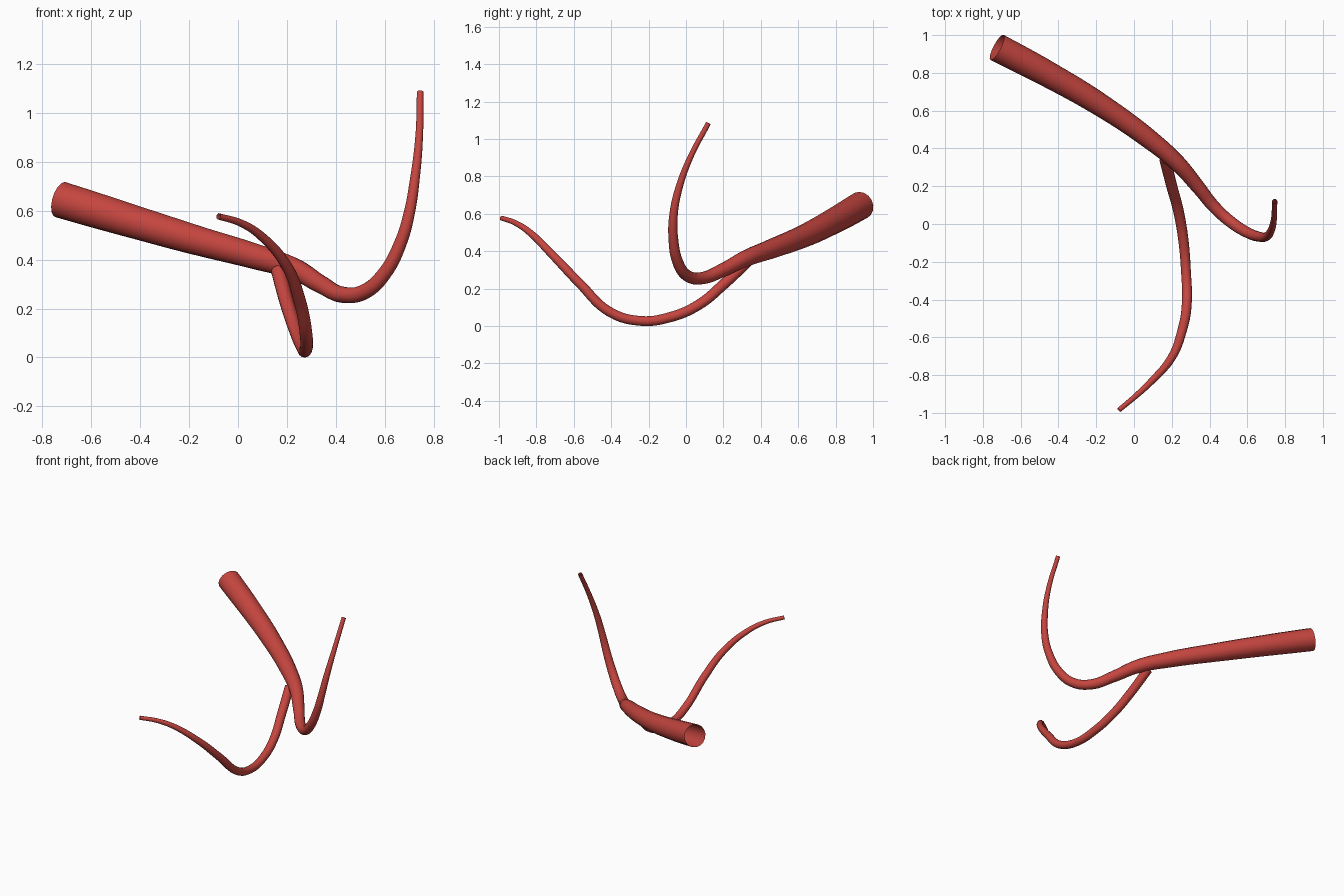
import bpy

red = bpy.data.materials.new("vessel_red")
red.diffuse_color = (0.56, 0.06, 0.05, 1)


def tube(name, points):
    """Open-ended smooth tube through (x, y, z, radius) points."""
    curve = bpy.data.curves.new(name, 'CURVE')
    curve.dimensions = '3D'
    curve.bevel_depth = 1.0
    curve.bevel_resolution = 6
    curve.resolution_u = 10
    curve.use_fill_caps = False
    spline = curve.splines.new('BEZIER')
    spline.bezier_points.add(len(points) - 1)
    spline.radius_interpolation = 'CARDINAL'
    for bp, (x, y, z, r) in zip(spline.bezier_points, points):
        bp.co = (x, y, z)
        bp.radius = r
        bp.handle_left_type = bp.handle_right_type = 'AUTO'
    curve.materials.append(red)
    obj = bpy.data.objects.new(name, curve)
    bpy.context.collection.objects.link(obj)
    bpy.ops.object.select_all(action='DESELECT')
    obj.select_set(True)
    bpy.context.view_layer.objects.active = obj
    bpy.ops.object.convert(target='MESH')
    bpy.ops.object.shade_smooth()
    return bpy.context.object


# Wide trunk narrowing into the upward curving end
tube("main_vessel", [
    (-0.725, 0.935, 0.645, 0.075),
    (-0.45, 0.79, 0.562, 0.069),
    (-0.18, 0.632, 0.482, 0.061),
    (0.08, 0.45, 0.41, 0.052),
    (0.235, 0.317, 0.36, 0.044),
    (0.34, 0.195, 0.298, 0.037),
    (0.43, 0.085, 0.256, 0.033),
    (0.52, 0.005, 0.27, 0.031),
    (0.60, -0.045, 0.345, 0.029),
    (0.665, -0.068, 0.47, 0.026),
    (0.70, -0.067, 0.59, 0.023),
    (0.723, -0.04, 0.73, 0.020),
    (0.74, 0.02, 0.895, 0.016),
    (0.745, 0.12, 1.085, 0.014),
])

# Thin side branch dipping to the ground and rising at the front
tube("side_branch", [
    (0.165, 0.34, 0.355, 0.030),
    (0.20, 0.20, 0.222, 0.029),
    (0.235, 0.07, 0.115, 0.028),
    (0.262, -0.09, 0.046, 0.027),
    (0.275, -0.25, 0.028, 0.026),
    (0.28, -0.41, 0.077, 0.026),
    (0.253, -0.57, 0.23, 0.025),
    (0.195, -0.714, 0.38, 0.022),
    (0.09, -0.835, 0.50, 0.018),
    (0.01, -0.91, 0.55, 0.015),
    (-0.08, -0.985, 0.577, 0.013),
])
